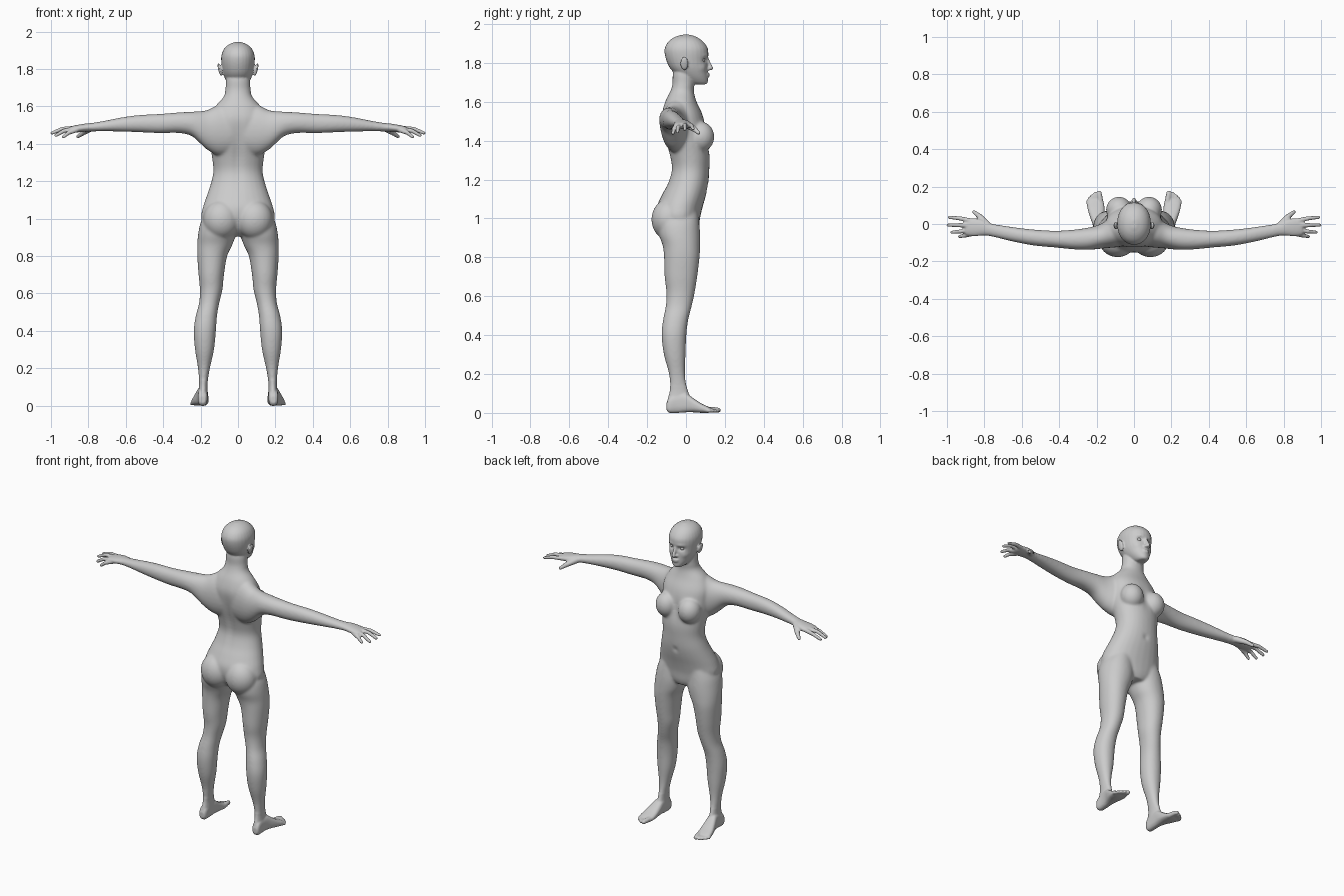
import bpy, bmesh, math
from mathutils import Vector, Matrix

SIDES = 28
skin = bpy.data.materials.new("light grey")
skin.diffuse_color = (0.6, 0.6, 0.6, 1)
bm = bmesh.new()


def catmull(a, b, c, d, t):
    return 0.5 * (2 * b + (c - a) * t + (2 * a - 5 * b + 4 * c - d) * t * t
                  + (3 * b - a - 3 * c + d) * t ** 3)


def loft(axis, rows, power=0.95, steps=4):
    """Skin through rows of (position, u_min, u_max, v_min, v_max)."""
    smooth = []
    for i in range(len(rows) - 1):
        p = [rows[max(i - 1, 0)], rows[i], rows[i + 1], rows[min(i + 2, len(rows) - 1)]]
        for s in range(steps):
            smooth.append([catmull(*q, s / steps) for q in zip(*p)])
    smooth.append(rows[-1])
    rings = []
    for pos, u0, u1, v0, v1 in smooth:
        ring = []
        for k in range(SIDES):
            a = 2 * math.pi * k / SIDES
            c, s = math.cos(a), math.sin(a)
            u = (u0 + u1) / 2 + (u1 - u0) / 2 * math.copysign(abs(c) ** power, c)
            v = (v0 + v1) / 2 + (v1 - v0) / 2 * math.copysign(abs(s) ** power, s)
            co = {"x": (pos, u, v), "y": (u, pos, v), "z": (u, v, pos)}[axis]
            ring.append(bm.verts.new(co))
        rings.append(ring)
    for a, b in zip(rings, rings[1:]):
        for k in range(SIDES):
            n = (k + 1) % SIDES
            bm.faces.new((a[k], a[n], b[n], b[k]))
    bm.faces.new(rings[0])
    bm.faces.new(rings[-1])


def ball(centre, radii, tilt=0):
    m = Matrix.Translation(centre) @ Matrix.Rotation(tilt, 4, "Y") @ Matrix.Diagonal((*radii, 1))
    bmesh.ops.create_uvsphere(bm, u_segments=24, v_segments=16, radius=1, matrix=m)


def capsule(points, r0, r1):
    """Chain of tapered segments with round joints."""
    n = len(points) - 1
    rad = [r0 + (r1 - r0) * i / n for i in range(n + 1)]
    pts = [Vector(p) for p in points]
    for p, r in zip(pts, rad):
        ball(p, (r, r, r))
    for i in range(n):
        d = pts[i + 1] - pts[i]
        m = Matrix.Translation((pts[i] + pts[i + 1]) / 2) @ d.to_track_quat("Z", "Y").to_matrix().to_4x4()
        bmesh.ops.create_cone(bm, cap_ends=True, segments=16, radius1=rad[i],
                              radius2=rad[i + 1], depth=d.length, matrix=m)


# Leg: z, inner x, outer x, back y, front y
loft("z", [(0.01, .168, .21, -.09, .03), (.06, .162, .212, -.096, .03), (.12, .163, .208, -.083, .008),
           (.20, .15, .214, -.088, -.005), (.30, .128, .23, -.114, -.002), (.40, .118, .237, -.126, .002),
           (.48, .112, .226, -.118, .012), (.55, .10, .208, -.104, .03), (.62, .083, .204, -.101, .045),
           (.70, .075, .211, -.11, .058), (.80, .058, .218, -.113, .07), (.86, .03, .218, -.12, .073),
           (.92, .012, .213, -.14, .073), (.98, .015, .2, -.14, .068), (1.04, .03, .17, -.12, .06)])
# Foot: y, inner x, outer x, sole z, top z
loft("y", [(-.1, .175, .205, .015, .05), (-.085, .165, .214, 0, .08), (-.04, .162, .215, 0, .1),
           (0, .16, .222, .003, .1), (.04, .158, .236, .003, .074), (.08, .158, .248, 0, .048),
           (.11, .16, .251, 0, .034), (.128, .166, .238, .002, .026)], 0.75)
# Toes
capsule([(.178, .11, .016), (.183, .145, .016), (.186, .166, .014)], .016, .013)
for x0, x1, y1 in [(.2, .208, .163), (.216, .224, .15), (.229, .238, .136), (.24, .247, .12)]:
    capsule([(x0, .1, .016), (x1, y1, .0105)], .012, .0095)
# Arm and palm: x, back y, front y, bottom z, top z
loft("x", [(.02, -.115, .05, 1.34, 1.61), (.10, -.125, .04, 1.335, 1.61), (.16, -.13, .01, 1.365, 1.582),
           (.20, -.135, -.008, 1.4, 1.575), (.25, -.138, -.02, 1.443, 1.572), (.32, -.136, -.03, 1.458, 1.568),
           (.42, -.126, -.036, 1.457, 1.56), (.53, -.116, -.03, 1.462, 1.554), (.62, -.1, -.02, 1.465, 1.542),
           (.70, -.082, -.008, 1.467, 1.526), (.77, -.064, .003, 1.467, 1.513), (.81, -.062, .022, 1.465, 1.509),
           (.85, -.065, .03, 1.462, 1.503), (.88, -.063, .028, 1.461, 1.497), (.9, -.058, .022, 1.465, 1.491)])
# Fingers and thumb
for pts in ([(.87, .016, 1.48), (.93, .03, 1.477), (.988, .036, 1.461)],
            [(.88, -.007, 1.483), (.94, -.006, 1.48), (.994, -.006, 1.458)],
            [(.875, -.031, 1.478), (.93, -.04, 1.47), (.974, -.044, 1.445)],
            [(.865, -.052, 1.474), (.905, -.062, 1.46), (.933, -.067, 1.438)]):
    capsule(pts, .0135, .009)
capsule([(.785, -.005, 1.486), (.825, .04, 1.462), (.855, .064, 1.44)], .02, .01)
# Breast, buttock, ear
ball((.08, .076, 1.42), (.07, .07, .078))
ball((.088, -.09, .995), (.098, .088, .105))
ball((.097, -.008, 1.797), (.009, .021, .036), math.radians(14))

# Mirror the side parts
copy = bmesh.ops.duplicate(bm, geom=bm.verts[:] + bm.edges[:] + bm.faces[:])["geom"]
for v in copy:
    if isinstance(v, bmesh.types.BMVert):
        v.co.x *= -1

# Torso and neck: z, half width, back y, front y
loft("z", [(z, -w, w, b, f) for z, w, b, f in [
    (.905, .07, -.08, .05), (.94, .15, -.12, .065), (1.0, .196, -.148, .072), (1.06, .188, -.15, .086),
    (1.12, .168, -.125, .103), (1.18, .148, -.095, .115), (1.25, .132, -.076, .12), (1.32, .138, -.086, .122),
    (1.40, .15, -.108, .112), (1.48, .155, -.122, .1), (1.54, .153, -.125, .083), (1.60, .122, -.108, .055),
    (1.65, .078, -.083, .041), (1.69, .067, -.07, .043), (1.74, .064, -.068, .045), (1.78, .055, -.06, .04)]])
# Head
loft("z", [(z, -w, w, b, f) for z, w, b, f in [
    (1.69, .022, .04, .102), (1.70, .038, .0, .112), (1.73, .06, -.04, .113), (1.77, .078, -.08, .111),
    (1.81, .086, -.1, .112), (1.85, .09, -.11, .115), (1.88, .087, -.108, .11), (1.91, .073, -.09, .088),
    (1.932, .048, -.06, .057), (1.945, .014, -.022, .022)]])
# Nose and lips
capsule([(0, .108, 1.825), (0, .118, 1.798), (0, .129, 1.773)], .008, .011)
for x in (-.01, .01):
    ball((x, .116, 1.769), (.009, .011, .008))
ball((0, .111, 1.743), (.024, .011, .006))
ball((0, .111, 1.733), (.02, .011, .006))

bmesh.ops.recalc_face_normals(bm, faces=bm.faces[:])
mesh = bpy.data.meshes.new("body")
bm.to_mesh(mesh)
bm.free()
body = bpy.data.objects.new("body", mesh)
bpy.context.collection.objects.link(body)
bpy.context.view_layer.objects.active = body
body.select_set(True)

# Fuse every part into one skin
fuse = body.modifiers.new("fuse", "REMESH")
fuse.mode = "VOXEL"
fuse.voxel_size = 0.0055
bpy.ops.object.modifier_apply(modifier="fuse")
mesh = body.data


def push(centre, radii, offset):
    """Soft dent or swelling."""
    for v in mesh.vertices:
        d = sum(((v.co[i] - centre[i]) / radii[i]) ** 2 for i in range(3))
        if d < 9:
            v.co += Vector(offset) * math.exp(-d)


# Eye sockets, brows, cheeks
for s in (-1, 1):
    push((s * .034, .1, 1.815), (.02, .03, .013), (0, -.014, 0))
    push((s * .036, .1, 1.838), (.024, .03, .009), (0, .004, 0))
    push((s * .05, .085, 1.775), (.02, .03, .018), (s * .003, .003, 0))
# Spine groove, breastbone, navel
push((0, -.1, 1.36), (.025, .06, .15), (0, .012, 0))
push((0, .12, 1.43), (.02, .04, .07), (0, -.008, 0))
push((0, .11, 1.16), (.012, .03, .014), (0, -.01, 0))

# Blend the joints of torso and limbs, leaving face, hands and feet crisp
group = body.vertex_groups.new(name="blend")
group.add([v.index for v in mesh.vertices if .14 < v.co.z < 1.67 and abs(v.co.x) < .74], 1, "REPLACE")
for name, count in (("blend", 24), ("", 2)):
    mod = body.modifiers.new("soften", "SMOOTH")
    mod.factor = 0.5
    mod.iterations = count
    mod.vertex_group = name

mesh.materials.clear()
mesh.materials.append(skin)
for p in mesh.polygons:
    p.use_smooth = True
    p.material_index = 0

# Eyeballs
for s, side in ((-1, "left"), (1, "right")):
    bpy.ops.mesh.primitive_uv_sphere_add(segments=20, ring_count=12, radius=.0135, location=(s * .034, .085, 1.815))
    eye = bpy.context.object
    eye.name = side + "_eye"
    eye.data.materials.append(skin)
    bpy.ops.object.shade_smooth()
